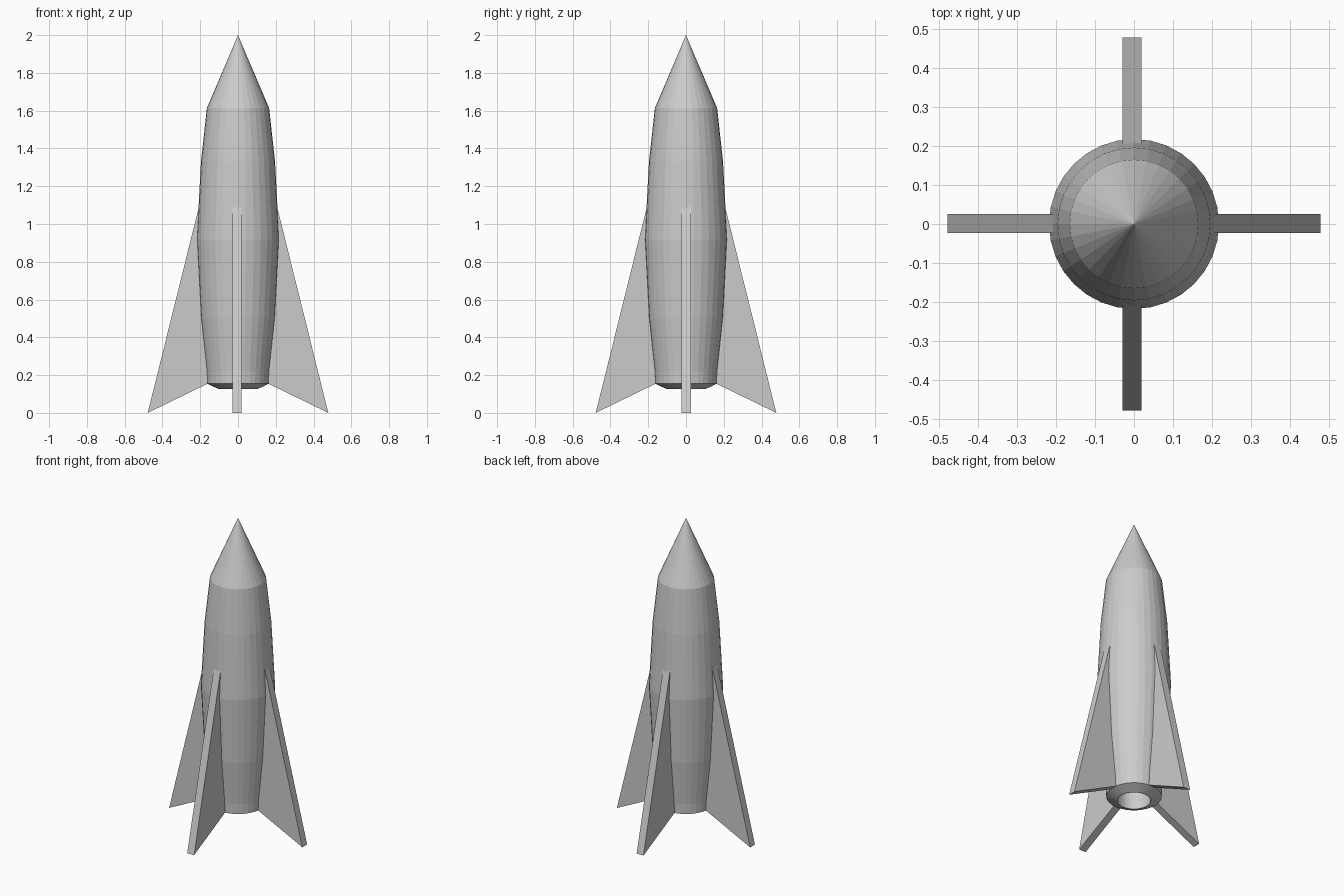
import bpy, bmesh
from math import pi
from mathutils import Matrix, Vector

if "Cube" in bpy.data.objects:
    bpy.data.objects.remove(bpy.data.objects["Cube"])

SIDES = 32


def finish(bm, name):
    bmesh.ops.remove_doubles(bm, verts=bm.verts, dist=1e-5)
    bmesh.ops.recalc_face_normals(bm, faces=bm.faces)
    mesh = bpy.data.meshes.new(name)
    bm.to_mesh(mesh)
    bm.free()
    obj = bpy.data.objects.new(name, mesh)
    bpy.context.collection.objects.link(obj)
    return obj


def lathe(name, profile):
    bm = bmesh.new()
    vs = [bm.verts.new((r, 0, z)) for r, z in profile]
    es = [bm.edges.new(p) for p in zip(vs, vs[1:])]
    bmesh.ops.spin(bm, geom=vs + es, cent=(0, 0, 0), axis=(0, 0, 1),
                   angle=2 * pi, steps=SIDES)
    return finish(bm, name)


def fin(name, outline, thickness, angle, offset):
    bm = bmesh.new()
    face = bm.faces.new([bm.verts.new((r, -thickness / 2, z)) for r, z in outline])
    ext = bmesh.ops.extrude_face_region(bm, geom=[face])
    moved = [g for g in ext["geom"] if isinstance(g, bmesh.types.BMVert)]
    bmesh.ops.translate(bm, verts=moved, vec=(0, thickness, 0))
    m = Matrix.Translation(Vector(offset)) @ Matrix.Rotation(angle, 4, 'Z')
    bmesh.ops.transform(bm, matrix=m, verts=bm.verts)
    return finish(bm, name)


# Hull: nose cone, barrel body, tail rim and recessed exhaust
lathe("rocket_body", [
    (0, 2.0), (0.165, 1.613), (0.196, 1.33), (0.218, 0.917), (0.196, 0.50),
    (0.166, 0.22), (0.163, 0.155), (0.105, 0.127), (0.098, 0.127),
    (0.098, 0.26), (0, 0.26)])

# Four swept fins whose inner edge follows the hull
outline = [(0.206, 1.095), (0.478, 0.0), (0.16, 0.155), (0.161, 0.22),
           (0.191, 0.50), (0.212, 0.917)]
for i, side in enumerate(("right", "back", "left", "front")):
    shift = (-0.005, 0, 0) if i % 2 else (0, 0.001, 0)
    fin("fin_" + side, outline, 0.049, i * pi / 2, shift)
